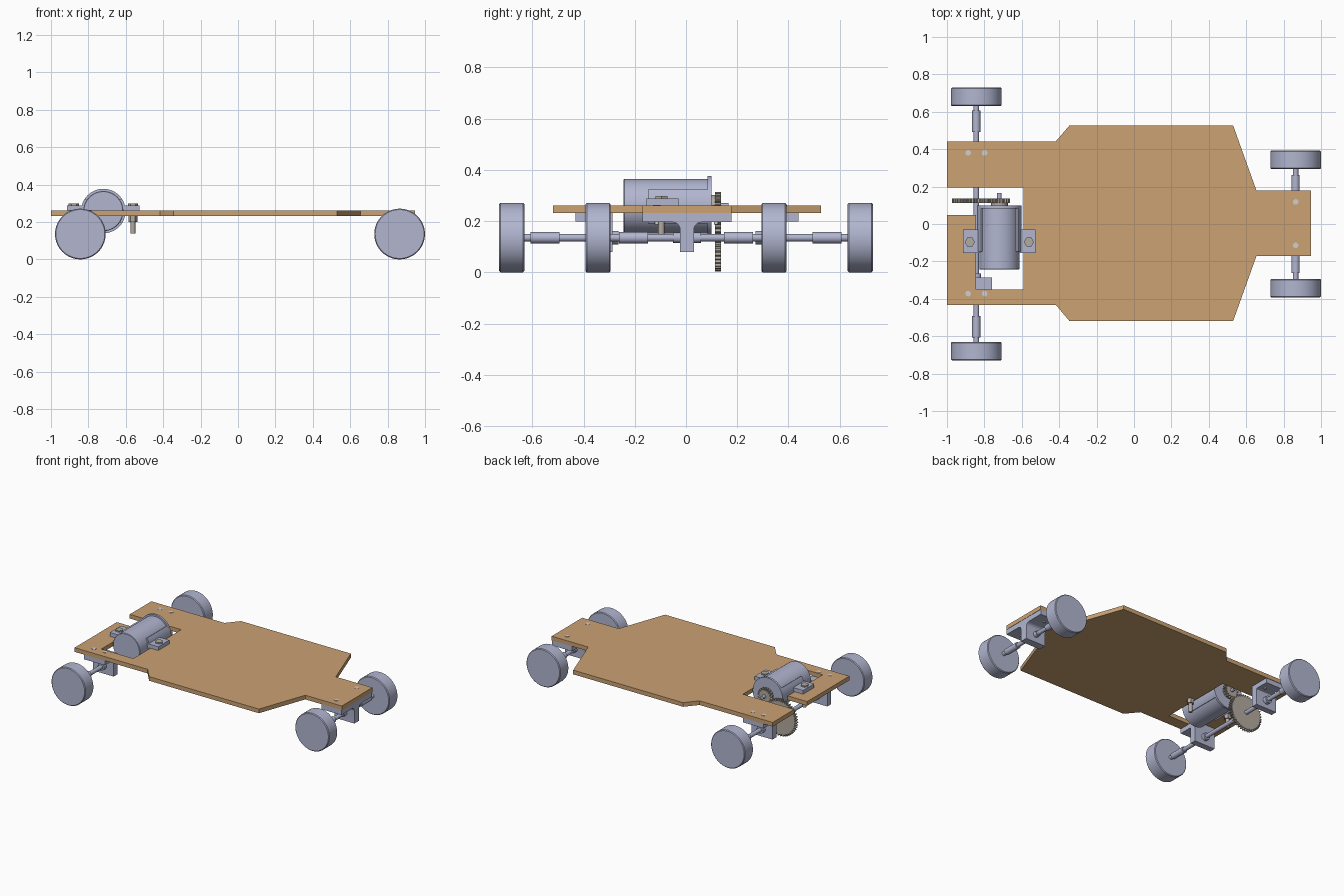
import bpy, bmesh, math
from mathutils import Vector

if "Cube" in bpy.data.objects:
    bpy.data.objects.remove(bpy.data.objects["Cube"])

def material(name, rgb):
    m = bpy.data.materials.new(name)
    m.diffuse_color = (*rgb, 1)
    m.use_nodes = True
    m.node_tree.nodes["Principled BSDF"].inputs["Base Color"].default_value = m.diffuse_color
    return m

WOOD = material("plywood", (0.60, 0.365, 0.172))
STEEL = material("blue_grey", (0.445, 0.468, 0.631))
BRASS = material("warm_grey", (0.45, 0.405, 0.35))
PALE = material("pale_grey", (0.62, 0.62, 0.64))

# map profile coordinates (u, v) and depth t onto world axes
AXES = {
    'x': lambda u, v, t: (t, u, v),
    'y': lambda u, v, t: (u, t, v),
    'z': lambda u, v, t: (u, v, t),
}

def finish(name, bm, mat, smooth=True):
    bmesh.ops.recalc_face_normals(bm, faces=bm.faces)
    me = bpy.data.meshes.new(name)
    bm.to_mesh(me)
    bm.free()
    me.materials.append(mat)
    if smooth:
        me.polygons.foreach_set("use_smooth", [True] * len(me.polygons))
        me.set_sharp_from_angle(angle=math.radians(30))
    ob = bpy.data.objects.new(name, me)
    bpy.context.collection.objects.link(ob)
    return ob

def prism(name, pts, axis, a, b, mat, smooth=False):
    """Extrude a flat outline from a to b along an axis."""
    bm = bmesh.new()
    f = AXES[axis]
    face = bm.faces.new([bm.verts.new(f(u, v, a)) for u, v in pts])
    ext = bmesh.ops.extrude_face_region(bm, geom=[face])
    shift = Vector(f(0, 0, b - a))
    for v in ext['geom']:
        if isinstance(v, bmesh.types.BMVert):
            v.co += shift
    return finish(name, bm, mat, smooth)

def lathe(name, profile, axis, u, v, mat, n=40):
    """Revolve (radius, depth) rings around an axis through (u, v)."""
    bm = bmesh.new()
    f = AXES[axis]
    rings = []
    for r, t in profile:
        rings.append([bm.verts.new(f(u + r * math.cos(2 * math.pi * i / n),
                                     v + r * math.sin(2 * math.pi * i / n), t)) for i in range(n)])
    for p, q in zip(rings, rings[1:]):
        for i in range(n):
            j = (i + 1) % n
            bm.faces.new((p[i], p[j], q[j], q[i]))
    bm.faces.new(rings[0])
    bm.faces.new(rings[-1])
    return finish(name, bm, mat)

def rod(name, r, a, b, axis, u, v, mat, n=32):
    return lathe(name, [(r, a), (r, b)], axis, u, v, mat, n)

def rect(u0, u1, v0, v1):
    return [(u0, v0), (u1, v0), (u1, v1), (u0, v1)]

def gear(name, cx, cz, r, depth, teeth, y0, y1, phase):
    pts = []
    step = 2 * math.pi / teeth
    for k in range(teeth):
        for frac, rad in ((-0.3, r - depth), (-0.14, r), (0.14, r), (0.3, r - depth)):
            a = phase + (k + frac) * step
            pts.append((cx + rad * math.cos(a), cz + rad * math.sin(a)))
    return prism(name, pts, 'y', y0, y1, BRASS)

RX, FX, AZ = -0.843, 0.864, 0.1355      # rear axle, front axle, axle height
PB, PT = 0.232, 0.262                   # chassis bottom and top

# chassis board with motor cut-out and gear slot
outline = [(-1, 0.442), (-0.418, 0.442), (-0.345, 0.527), (0.53, 0.527), (0.655, 0.178),
           (0.946, 0.178), (0.946, -0.170), (0.655, -0.170), (0.53, -0.519), (-0.345, -0.519),
           (-0.418, -0.432), (-1, -0.432), (-1, 0.049), (-0.845, 0.049), (-0.845, -0.349),
           (-0.59, -0.349), (-0.59, 0.196), (-1, 0.196)]
prism("chassis_board", outline, 'z', PB, PT, WOOD)

# wheels, axles and sleeves
R = 0.1355
for label, x, y0, y1, s0, s1 in (("rear", RX, 0.631, 0.729, 0.493, 0.606),
                                 ("front", FX, 0.294, 0.392, 0.148, 0.262)):
    rod(label + "_axle", 0.0145, -y0 - 0.01, y0 + 0.01, 'y', x, AZ, STEEL)
    for side, s in (("right", 1), ("left", -1)):
        prof = [(R - 0.005, s * y0), (R, s * (y0 + 0.005)), (R, s * (y1 - 0.005)), (R - 0.005, s * y1)]
        lathe(f"{label}_wheel_{side}", prof, 'y', x, AZ, STEEL, 64)
        rod(f"{label}_sleeve_{side}", 0.022, s * s0, s * s1, 'y', x, AZ, STEEL)

# front T bracket with filleted stem
c = 0.004
half = [(0.174, PB), (0.174, 0.196), (0.056, 0.196)]
half += [(0.056 - 0.029 * math.sin(a), 0.167 + 0.029 * math.cos(a))
         for a in [math.pi / 2 * i / 6 for i in range(1, 7)]]
half += [(0.027, 0.079)]
tee = [(c + u, v) for u, v in half] + [(c - u, v) for u, v in reversed(half)]
prism("front_bracket", tee, 'x', FX - 0.08, FX + 0.08, STEEL, True)
rod("front_bushing", 0.02, c - 0.055, c + 0.055, 'y', FX, AZ, STEEL)

def screw(name, x, y):
    lathe(name, [(0.008, 0.188), (0.008, 0.25), (0.015, 0.258), (0.015, PT + 0.002)],
          'z', x, y, PALE, 20)

for i, y in enumerate((0.118, -0.114)):
    screw(f"front_screw_{i}", FX, y)

# rear L brackets: wall on the inner side, flange outward
for side, s in (("right", 1), ("left", -1)):
    ell = [(0.29, PB), (0.435, PB), (0.435, 0.198), (0.343, 0.198), (0.337, 0.195),
           (0.334, 0.188), (0.334, 0.079), (0.29, 0.079)]
    prism("rear_bracket_" + side, [(c + s * u, v) for u, v in ell], 'x', RX - 0.083, RX + 0.083, STEEL)
    rod("rear_bushing_" + side, 0.026, c + s * 0.268, c + s * 0.36, 'y', RX, AZ, STEEL)
    for i, dx in enumerate((-0.044, 0.044)):
        screw(f"rear_screw_{side}_{i}", RX + dx, c + s * 0.376)

# motor can with end flange, boss and shaft
MX, MZ = -0.72, 0.258
lathe("motor_body", [(0.104, -0.243), (0.107, -0.240), (0.107, 0.09)], 'y', MX, MZ, STEEL, 64)
rod("motor_end_flange", 0.119, 0.083, 0.099, 'y', MX, MZ, STEEL, 64)
rod("motor_boss", 0.045, 0.095, 0.113, 'y', MX, MZ, BRASS)
rod("motor_shaft", 0.012, 0.095, 0.165, 'y', MX, MZ, STEEL)

# clamp shells, tabs and bolts each side of the motor
BY = -0.0965
for side, s in (("front", 1), ("rear", -1)):
    angs = [math.radians(-34 + 68 * i / 12) for i in range(13)]
    arc = [(MX + s * 0.119 * math.cos(a), MZ + 0.119 * math.sin(a)) for a in angs]
    arc += [(MX + s * 0.104 * math.cos(a), MZ + 0.104 * math.sin(a)) for a in reversed(angs)]
    prism("motor_shell_" + side, arc, 'y', -0.148, 0.085, STEEL, True)
    prism("motor_tab_" + side, rect(MX + s * 0.1, MX + s * 0.193, PT, 0.289), 'y', -0.155, -0.029, STEEL)
    bx = MX + s * 0.158
    rod("motor_bolt_head_" + side, 0.027, 0.286, 0.299, 'z', bx, BY, BRASS, 6)
    rod("motor_bolt_" + side, 0.013, 0.137, 0.29, 'z', bx, BY, BRASS, 20)
    rod("motor_nut_" + side, 0.024, 0.2, PB, 'z', bx, BY, BRASS, 6)

# meshing gears; the line between centres sets the tooth phase
mesh_dir = math.atan2(MZ - AZ, MX - RX)
gear("drive_gear", RX, AZ, 0.131, 0.013, 42, 0.113, 0.136, mesh_dir)
gear("motor_pinion", MX, MZ, 0.056, 0.013, 17, 0.113, 0.136,
     mesh_dir + math.pi + math.pi / 17)
